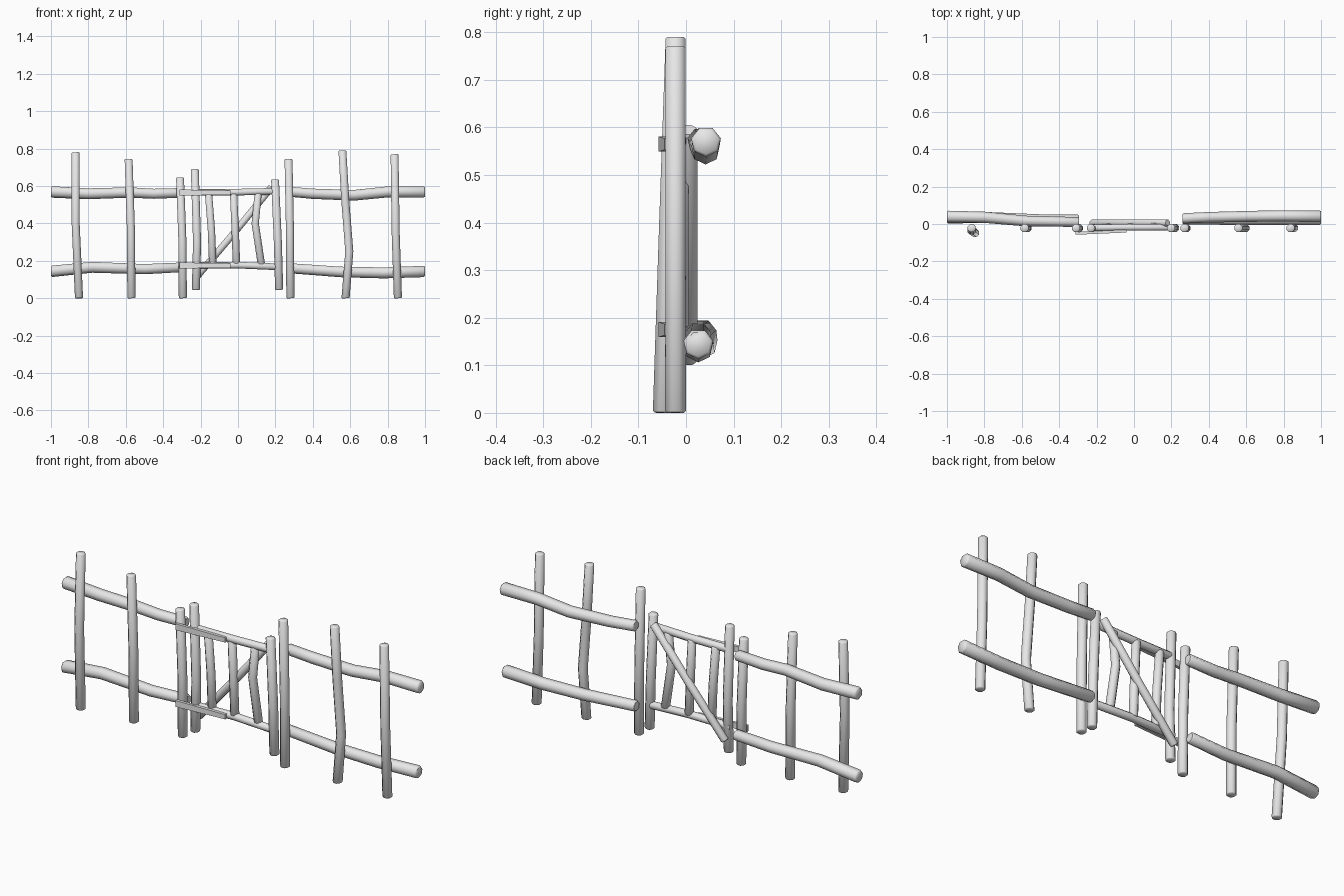
import bpy, bmesh, math
from mathutils import Vector

cube = bpy.data.objects.get("Cube")
if cube:
    bpy.data.objects.remove(cube, do_unlink=True)

wood = bpy.data.materials.new("pale_grey_wood")
wood.use_nodes = True
colour = (0.8, 0.8, 0.8, 1)
wood.diffuse_color = colour
wood.node_tree.nodes["Principled BSDF"].inputs["Base Color"].default_value = colour


def finish(name, bm):
    bmesh.ops.recalc_face_normals(bm, faces=bm.faces)
    mesh = bpy.data.meshes.new(name)
    bm.to_mesh(mesh)
    bm.free()
    mesh.materials.append(wood)
    obj = bpy.data.objects.new(name, mesh)
    bpy.context.collection.objects.link(obj)
    bpy.ops.object.select_all(action='DESELECT')
    obj.select_set(True)
    bpy.context.view_layer.objects.active = obj
    bpy.ops.object.shade_smooth_by_angle(angle=math.radians(55))
    return obj


def log(name, points, r0, r1=None, sides=8, bevel=0.007):
    """A crooked pole along points, tapering from r0 to r1, with chamfered ends."""
    r1 = r1 or r0
    pts = [Vector(p) for p in points]
    first, last = pts[0], pts[-1]
    axis = (last - first).normalized()
    # extra stations just inside each end make the chamfers
    stations = [first, first + (pts[1] - first).normalized() * bevel]
    stations += pts[1:-1]
    stations += [last - (last - pts[-2]).normalized() * bevel, last]
    u = axis.cross(Vector((0, 1, 0))).normalized()
    w = axis.cross(u)
    bm = bmesh.new()
    rings = []
    for i, c in enumerate(stations):
        t = (c - first).dot(axis) / (last - first).length
        r = r0 + (r1 - r0) * t
        if i in (0, len(stations) - 1):
            r *= 0.82
        rings.append([bm.verts.new(c + r * (math.cos(a) * u + math.sin(a) * w))
                      for a in (math.tau * (k + 0.5) / sides for k in range(sides))])
    for a, b in zip(rings, rings[1:]):
        for k in range(sides):
            j = (k + 1) % sides
            bm.faces.new((a[k], a[j], b[j], b[k]))
    bm.faces.new(rings[0])
    bm.faces.new(rings[-1])
    return finish(name, bm)


def upright(name, xz, r, y=-0.022, base_y=None):
    """A pole standing in the fence plane, listed bottom to top as (x, z)."""
    n = len(xz) - 1
    by = y if base_y is None else base_y
    log(name, [(x, by + (y - by) * i / n, z) for i, (x, z) in enumerate(xz)], r, r * 0.97, bevel=0.004)


# Fence posts
posts = [
    [(-0.85, 0), (-0.868, 0.4), (-0.868, 0.78)],
    [(-0.57, 0), (-0.572, 0.35), (-0.585, 0.745)],
    [(-0.295, 0), (-0.297, 0.3), (-0.31, 0.645)],
    [(0.28, 0), (0.278, 0.35), (0.27, 0.745)],
    [(0.575, 0), (0.595, 0.25), (0.573, 0.53), (0.558, 0.79)],
    [(0.855, 0), (0.843, 0.35), (0.837, 0.77)],
]
for i, p in enumerate(posts):
    upright(f"fence_post_{i + 1}", p, 0.0235, base_y=-0.048 if i == 0 else None)

# Long rails on the back of the posts
log("right_top_rail", [(-1, 0.04, 0.57), (-0.8, 0.036, 0.56), (-0.58, 0.016, 0.567),
                       (-0.45, 0.014, 0.56), (-0.295, 0.01, 0.565)], 0.032, 0.027, 7)
log("right_bottom_rail", [(-1, 0.035, 0.145), (-0.78, 0.034, 0.167), (-0.5, 0.024, 0.157),
                          (-0.295, 0.024, 0.167)], 0.032, 0.027, 7)
log("left_top_rail", [(0.26, 0.03, 0.572), (0.4, 0.036, 0.56), (0.62, 0.041, 0.552),
                      (0.8, 0.043, 0.57), (1, 0.042, 0.57)], 0.028, 0.032, 7)
log("left_bottom_rail", [(0.26, 0.025, 0.163), (0.55, 0.024, 0.142), (0.78, 0.026, 0.137),
                         (1, 0.026, 0.145)], 0.028, 0.032, 7)

# Gate uprights
upright("gate_hinge_post", [(-0.225, 0.045), (-0.219, 0.3), (-0.231, 0.69)], 0.0235)
upright("gate_latch_post", [(0.22, 0.045), (0.213, 0.3), (0.198, 0.635)], 0.0235)

# Gate cross rails
log("gate_top_rail", [(-0.24, -0.02, 0.567), (-0.02, -0.018, 0.567), (0.2, -0.018, 0.572)], 0.019)
log("gate_bottom_rail", [(-0.24, -0.02, 0.175), (0, -0.018, 0.177), (0.21, -0.018, 0.168)], 0.019)

# Gate pickets
pickets = [
    [(-0.135, 0.18), (-0.142, 0.36), (-0.158, 0.565)],
    [(-0.008, 0.18), (-0.015, 0.37), (-0.024, 0.565)],
    [(0.125, 0.18), (0.092, 0.4), (0.108, 0.565)],
]
for i, p in enumerate(pickets):
    upright(f"gate_picket_{i + 1}", p, 0.0215, y=-0.014)

# Diagonal brace behind the gate
log("gate_brace", [(-0.225, 0.006, 0.11), (-0.02, 0.006, 0.35), (0.18, 0.006, 0.595)], 0.02)


# Strap hinges across the front
def strap(name, z):
    bm = bmesh.new()
    bmesh.ops.create_cube(bm, size=1)
    for v in bm.verts:
        s = v.co.x + 0.5
        half = 0.016 - 0.004 * s
        v.co = Vector((-0.312 + 0.272 * s, -0.05 + 0.012 * s + v.co.y * 0.015, z + 2 * v.co.z * half))
    finish(name, bm)


strap("gate_top_hinge", 0.565)
strap("gate_bottom_hinge", 0.175)
